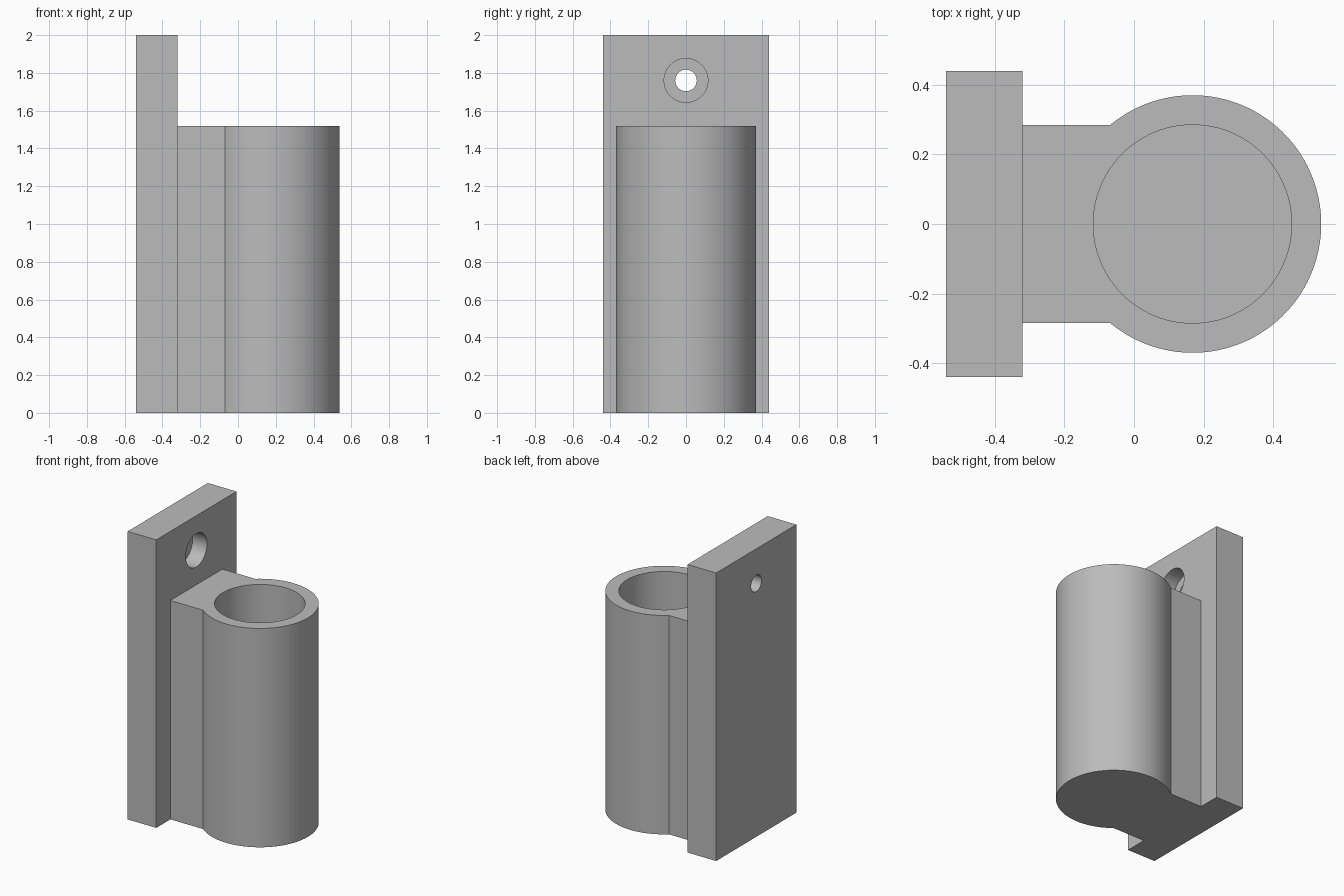
import bpy, bmesh, math
from mathutils import Matrix

cube = bpy.data.objects.get("Cube")
if cube:
    bpy.data.objects.remove(cube, do_unlink=True)

grey = bpy.data.materials.new("plain grey")
grey.use_nodes = True
colour = (0.5, 0.5, 0.5, 1)
grey.diffuse_color = colour
grey.node_tree.nodes["Principled BSDF"].inputs["Base Color"].default_value = colour

# Main dimensions
PLATE_BACK, PLATE_FRONT, PLATE_HALF, PLATE_TOP = -0.54, -0.32, 0.44, 2.0
TUBE_X, TUBE_R, BORE_R, TUBE_TOP, FLOOR = 0.168, 0.37, 0.285, 1.52, 0.09
HOLE_Z, HOLE_R, RECESS_R, RECESS_DEPTH = 1.76, 0.057, 0.116, 0.11


def finish(bm, name):
    bmesh.ops.recalc_face_normals(bm, faces=bm.faces[:])
    mesh = bpy.data.meshes.new(name)
    bm.to_mesh(mesh)
    bm.free()
    mesh.materials.append(grey)
    obj = bpy.data.objects.new(name, mesh)
    bpy.context.collection.objects.link(obj)
    return obj


def prism(name, outline, height):
    bm = bmesh.new()
    face = bm.faces.new([bm.verts.new((x, y, 0)) for x, y in outline])
    top = bmesh.ops.extrude_face_region(bm, geom=[face])["geom"]
    verts = [v for v in top if isinstance(v, bmesh.types.BMVert)]
    bmesh.ops.translate(bm, verts=verts, vec=(0, 0, height))
    return finish(bm, name)


def cylinder(name, radius, depth, centre, along_x=False):
    bm = bmesh.new()
    turn = Matrix.Rotation(math.pi / 2, 4, "Y") if along_x else Matrix()
    bmesh.ops.create_cone(bm, cap_ends=True, segments=96, radius1=radius,
                          radius2=radius, depth=depth,
                          matrix=Matrix.Translation(centre) @ turn)
    return finish(bm, name)


def combine(target, other, operation):
    mod = target.modifiers.new(operation.lower(), "BOOLEAN")
    mod.operation, mod.solver, mod.object = operation, "EXACT", other
    bpy.context.view_layer.objects.active = target
    bpy.ops.object.modifier_apply(modifier=mod.name)
    bpy.data.objects.remove(other, do_unlink=True)


# Wall plate
bracket = prism("wall_bracket", [(PLATE_BACK, -PLATE_HALF), (PLATE_FRONT, -PLATE_HALF),
                                 (PLATE_FRONT, PLATE_HALF), (PLATE_BACK, PLATE_HALF)], PLATE_TOP)

# Round holder with its flat-sided neck, drawn as one outline
reach = math.pi - math.asin(BORE_R / TUBE_R)
steps = 96
arc = [(TUBE_X + TUBE_R * math.cos(a), TUBE_R * math.sin(a))
       for a in (reach * (2 * i / steps - 1) for i in range(steps + 1))]
inside = PLATE_FRONT - 0.1
holder = prism("holder", [(inside, -BORE_R)] + arc + [(inside, BORE_R)], TUBE_TOP)
combine(bracket, holder, "UNION")

# Blind bore
depth = TUBE_TOP - FLOOR + 0.1
combine(bracket, cylinder("bore", BORE_R, depth, (TUBE_X, 0, FLOOR + depth / 2)), "DIFFERENCE")

# Screw hole with a round recess for the head
combine(bracket, cylinder("screw_hole", HOLE_R, 0.6, (PLATE_BACK, 0, HOLE_Z), True), "DIFFERENCE")
combine(bracket, cylinder("screw_recess", RECESS_R, 2 * RECESS_DEPTH,
                          (PLATE_FRONT, 0, HOLE_Z), True), "DIFFERENCE")

# Smooth the round walls, keep the edges sharp
bpy.ops.object.select_all(action="DESELECT")
bracket.select_set(True)
bpy.context.view_layer.objects.active = bracket
bpy.ops.object.shade_smooth_by_angle(angle=math.radians(30))
